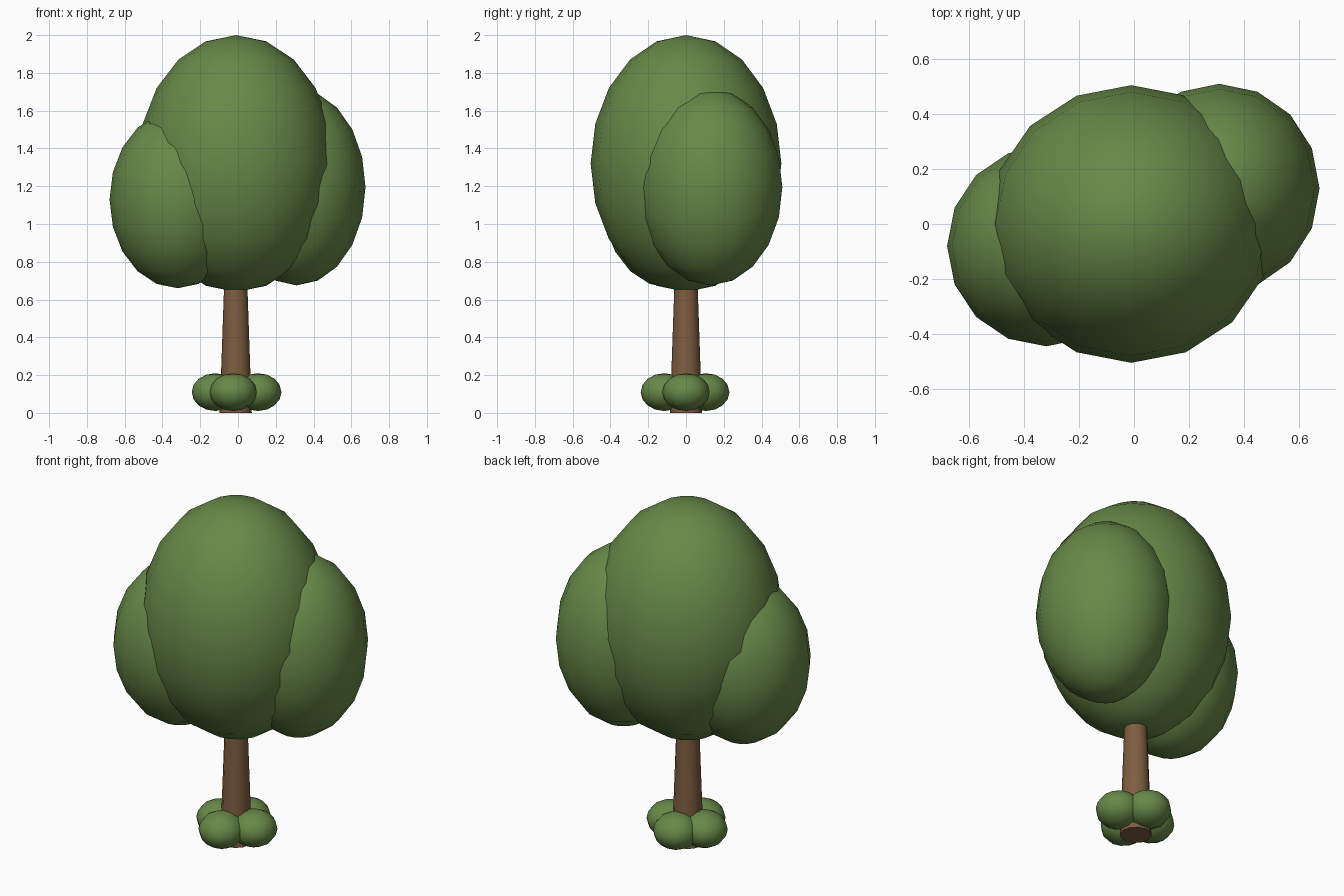
import bpy
from math import radians

cube = bpy.data.objects.get("Cube")
if cube:
    bpy.data.objects.remove(cube, do_unlink=True)


def make_material(name, rgb):
    mat = bpy.data.materials.new(name)
    mat.use_nodes = True
    colour = (*rgb, 1)
    mat.diffuse_color = colour
    mat.node_tree.nodes["Principled BSDF"].inputs["Base Color"].default_value = colour
    return mat


leaf = make_material("leaf green", (0.135, 0.25, 0.065))
bark = make_material("bark brown", (0.21, 0.11, 0.052))


def finish(name, mat):
    obj = bpy.context.object
    obj.name = name
    obj.data.materials.append(mat)
    bpy.ops.object.shade_smooth_by_angle(angle=radians(50))
    return obj


def foliage(name, centre, radii, segments=16, rings=10):
    bpy.ops.mesh.primitive_uv_sphere_add(segments=segments, ring_count=rings, location=centre)
    bpy.context.object.scale = radii
    bpy.ops.object.transform_apply(location=False, rotation=False, scale=True)
    return finish(name, leaf)


# Crown: one large central mass with a smaller lobe on each side
foliage("crown_centre", (-0.01, 0, 1.32), (0.52, 0.505, 0.68))
foliage("crown_left_lobe", (0.31, 0.13, 1.195), (0.365, 0.38, 0.52))
foliage("crown_right_lobe", (-0.32, -0.08, 1.13), (0.36, 0.365, 0.47))

# Tapered trunk, its top buried in the crown
bpy.ops.mesh.primitive_cone_add(vertices=12, radius1=0.085, radius2=0.06, depth=0.72,
                                location=(-0.012, 0, 0.36))
finish("trunk", bark)

# Four small bushes around the foot of the trunk
for side, x, y in (("left", 0.105, 0), ("right", -0.12, 0),
                   ("front", -0.025, -0.115), ("back", -0.01, 0.105)):
    foliage("bush_" + side, (x, y, 0.11), (0.125, 0.125, 0.1), 12, 8)
